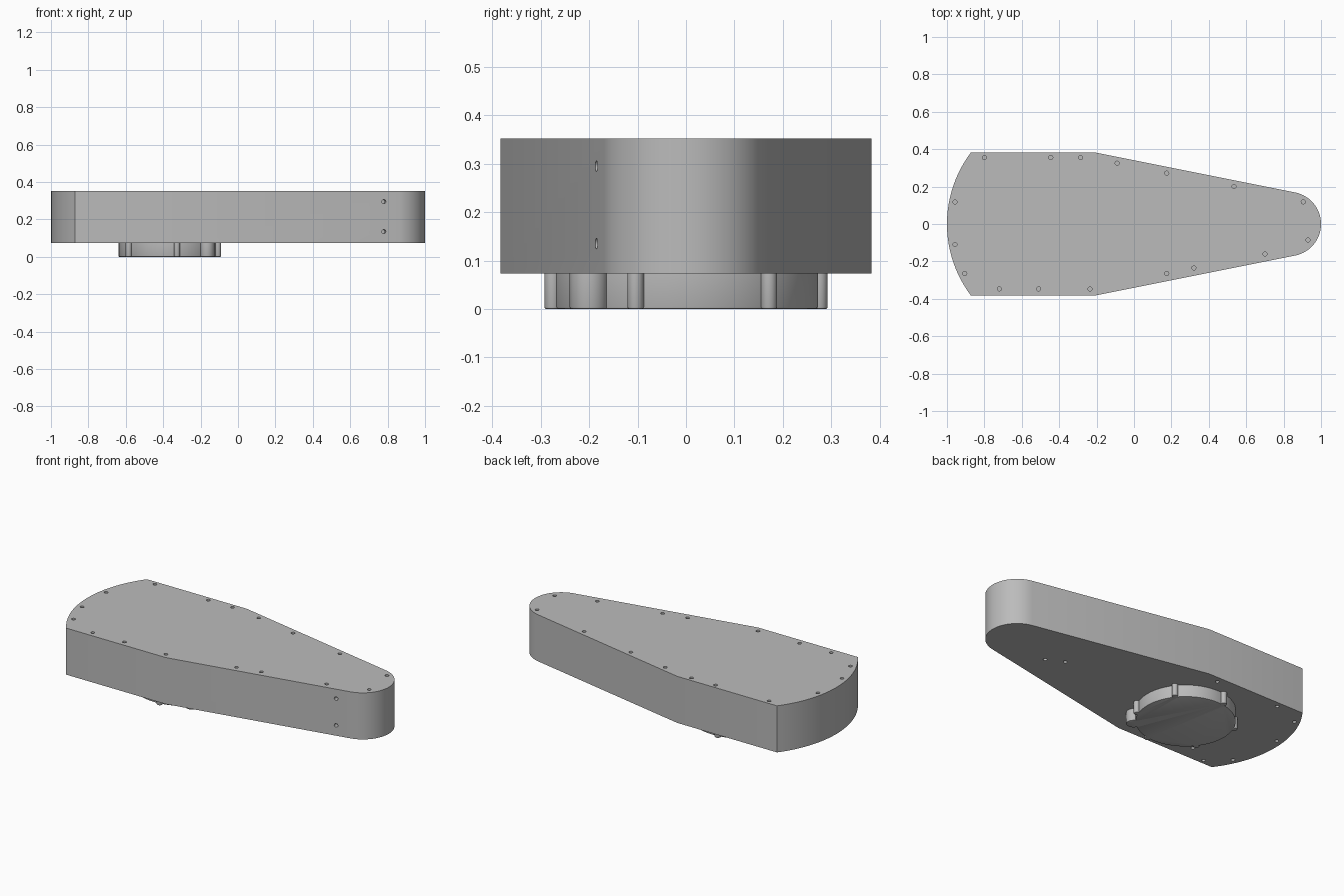
import bpy
import bmesh
from math import radians, cos, sin, asin, atan2, pi
from mathutils import Vector, Matrix

cube = bpy.data.objects.get("Cube")
if cube:
    bpy.data.objects.remove(cube, do_unlink=True)

BASE, TOP = 0.073, 0.352      # housing underside and lid height
HALF = 0.383                  # half width of the wide end
HOLE_R, HOLE_DEPTH = 0.011, 0.03

grey = bpy.data.materials.new("mid_grey")
grey.use_nodes = True
colour = (0.5, 0.5, 0.5, 1)
grey.diffuse_color = colour
grey.node_tree.nodes["Principled BSDF"].inputs["Base Color"].default_value = colour


def finish(bm, name):
    bmesh.ops.recalc_face_normals(bm, faces=bm.faces)
    mesh = bpy.data.meshes.new(name)
    bm.to_mesh(mesh)
    bm.free()
    mesh.materials.append(grey)
    obj = bpy.data.objects.new(name, mesh)
    bpy.context.collection.objects.link(obj)
    return obj


def activate(obj):
    bpy.ops.object.select_all(action='DESELECT')
    obj.select_set(True)
    bpy.context.view_layer.objects.active = obj


def smooth(obj):
    activate(obj)
    bpy.ops.object.shade_smooth_by_angle(angle=radians(30))


def apply_boolean(obj, other, operation):
    activate(obj)
    mod = obj.modifiers.new("boolean", 'BOOLEAN')
    mod.operation, mod.object, mod.solver = operation, other, 'EXACT'
    bpy.ops.object.modifier_apply(modifier=mod.name)
    bpy.data.objects.remove(other, do_unlink=True)


def arc(cx, radius, start, end, steps):
    return [(cx + radius * cos(start + (end - start) * i / steps),
             radius * sin(start + (end - start) * i / steps)) for i in range(steps + 1)]


def cylinder(bm, centre, radius, depth, axis=Vector((0, 0, 1)), segments=16):
    turn = axis.to_track_quat('Z', 'Y').to_matrix().to_4x4()
    return bmesh.ops.create_cone(bm, cap_ends=True, segments=segments, radius1=radius,
                                 radius2=radius, depth=depth,
                                 matrix=Matrix.Translation(centre) @ turn)["verts"]


# Housing: broad bowed end, parallel flanks, taper to a round nose
nose_x, nose_r = 0.828, 0.172
bow_x, bow_r = -0.365, 0.635
tangent = radians(78.7)
bow = asin(HALF / bow_r)
outline = (arc(nose_x, nose_r, -tangent, tangent, 32) + [(-0.21, HALF)]
           + arc(bow_x, bow_r, pi - bow, pi + bow, 24) + [(-0.21, -HALF)])
bm = bmesh.new()
face = bm.faces.new([bm.verts.new((x, y, BASE)) for x, y in outline])
raised = bmesh.ops.extrude_face_region(bm, geom=[face])["geom"]
bmesh.ops.translate(bm, vec=(0, 0, TOP - BASE),
                    verts=[v for v in raised if isinstance(v, bmesh.types.BMVert)])
housing = finish(bm, "housing")

# Screw holes in the lid, underside and nose flank
lid_holes = [(-0.80, 0.355), (-0.445, 0.355), (-0.285, 0.355), (-0.09, 0.325),
             (0.175, 0.272), (0.535, 0.20), (0.905, 0.118), (0.93, -0.085),
             (0.70, -0.16), (0.32, -0.235), (0.175, -0.265), (-0.235, -0.347),
             (-0.51, -0.347), (-0.72, -0.347), (-0.905, -0.265), (-0.957, -0.11),
             (-0.957, 0.118)]
base_holes = [(0.57, -0.07), (0.47, -0.02), (-0.30, 0.345), (-0.72, 0.35),
              (-0.90, 0.28), (-0.96, 0.06), (-0.91, -0.25), (-0.79, -0.355),
              (-0.66, -0.29)]
bm = bmesh.new()
for x, y in lid_holes:
    cylinder(bm, (x, y, TOP), HOLE_R, 2 * HOLE_DEPTH)
for x, y in base_holes:
    cylinder(bm, (x, y, BASE), HOLE_R, 2 * HOLE_DEPTH)
flank = Vector((cos(tangent), -sin(tangent), 0))
for z in (0.135, 0.295):
    cylinder(bm, (0.78, -0.186, z), HOLE_R, 2 * HOLE_DEPTH, flank)
cutter = finish(bm, "hole_cutter")
cutter.hide_render = True
apply_boolean(housing, cutter, 'DIFFERENCE')
smooth(housing)

# Round foot with six grip ribs and one larger boss on its rim
FOOT_X = -0.365
foot_top = BASE + 0.004


def foot_part(angle, reach, radius, segments, name):
    bm = bmesh.new()
    cylinder(bm, (FOOT_X + reach * cos(angle), reach * sin(angle), foot_top / 2),
             radius, foot_top, segments=segments)
    return finish(bm, name)


foot = foot_part(0, 0, 0.272, 64, "round_foot")
for i in range(6):
    apply_boolean(foot, foot_part(radians(-22 + 60 * i), 0.278, 0.017, 16, "rib"), 'UNION')
apply_boolean(foot, foot_part(radians(-45), 0.283, 0.04, 24, "boss"), 'UNION')

# Soften the lower rim of the foot
bm = bmesh.new()
bm.from_mesh(foot.data)
rim = [e for e in bm.edges if all(v.co.z < 0.001 for v in e.verts)
       and any(abs(f.normal.z) < 0.5 for f in e.link_faces)]
bmesh.ops.bevel(bm, geom=rim, offset=0.004, segments=2, affect='EDGES', profile=0.5)
bm.to_mesh(foot.data)
bm.free()
smooth(foot)
